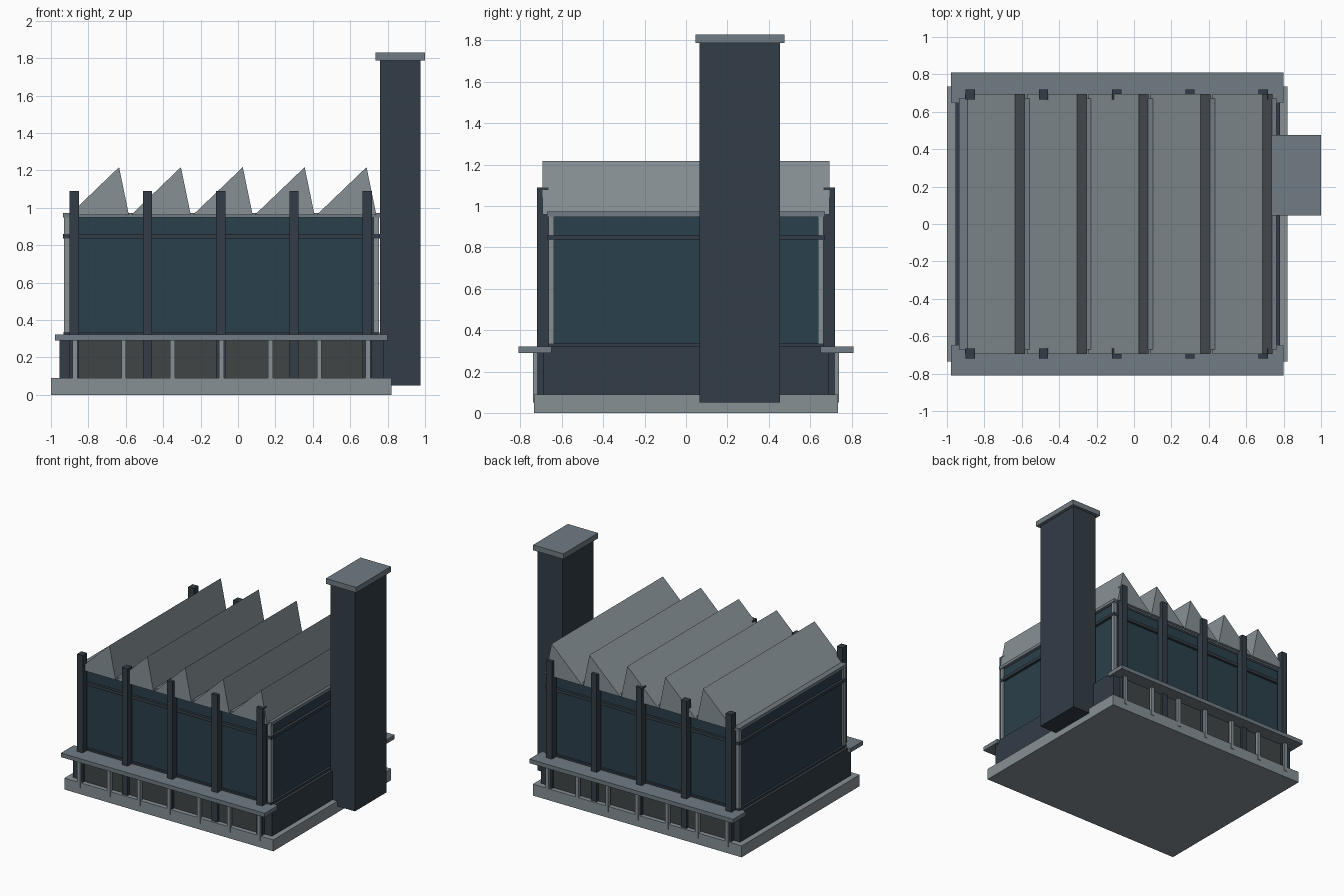
import bpy

if "Cube" in bpy.data.objects:
    bpy.data.objects.remove(bpy.data.objects["Cube"])


def material(name, rgb):
    m = bpy.data.materials.new(name)
    m.diffuse_color = (*rgb, 1)
    m.use_nodes = True
    m.node_tree.nodes["Principled BSDF"].inputs["Base Color"].default_value = m.diffuse_color
    return m


LIGHT = material("light_concrete", (0.24, 0.28, 0.30))
TRIM = material("grey_trim", (0.16, 0.20, 0.23))
DARK = material("dark_steel", (0.032, 0.047, 0.063))
GLASS = material("teal_glass", (0.023, 0.05, 0.07))
PANE = material("shop_window", (0.05, 0.06, 0.06))


def mesh(name, verts, faces, mat):
    me = bpy.data.meshes.new(name)
    me.from_pydata(verts, [], faces)
    me.materials.append(mat)
    ob = bpy.data.objects.new(name, me)
    bpy.context.collection.objects.link(ob)
    return ob


def prism(name, profile, y0, y1, mat):
    """Extrude a counter-clockwise xz profile (seen from the front) along y."""
    n = len(profile)
    verts = [(x, y, z) for y in (y0, y1) for x, z in profile]
    faces = [tuple(range(n)), tuple(range(2 * n - 1, n - 1, -1))]
    faces += [(i, i + n, (i + 1) % n + n, (i + 1) % n) for i in range(n)]
    return mesh(name, verts, faces, mat)


def box(name, x, y, z, mat):
    return prism(name, [(x[0], z[0]), (x[1], z[0]), (x[1], z[1]), (x[0], z[1])],
                 y[0], y[1], mat)


def both_sides(name, x, y, z, mat):
    """Box on the front plus its mirror image on the back."""
    box(name + "_front", x, (-y[1], -y[0]), z, mat)
    box(name + "_back", x, y, z, mat)


# Plinth and ground floor
box("plinth", (-1.0, 0.822), (-0.735, 0.735), (0, 0.09), LIGHT)
box("ground_floor", (-0.955, 0.78), (-0.69, 0.69), (0.085, 0.32), DARK)
both_sides("shop_window", (-0.873, 0.698), (0.68, 0.70), (0.088, 0.29), PANE)
both_sides("canopy", (-0.978, 0.80), (0.65, 0.81), (0.29, 0.322), TRIM)

# Slim posts under the canopies
for i in range(7):
    x = -0.872 + i * 0.2613
    both_sides(f"canopy_post_{i}", (x - 0.013, x + 0.013), (0.712, 0.74), (0.05, 0.292), LIGHT)

# Glazed upper hall with rails and corner posts
box("glazed_hall", (-0.915, 0.738), (-0.65, 0.65), (0.315, 0.96), GLASS)
box("sill_rail", (-0.932, 0.757), (-0.667, 0.667), (0.315, 0.336), DARK)
box("upper_rail", (-0.935, 0.76), (-0.67, 0.67), (0.836, 0.86), DARK)
box("roof_slab", (-0.935, 0.762), (-0.672, 0.672), (0.948, 0.973), TRIM)
for side, x in (("left", (-0.93, -0.90)), ("right", (0.725, 0.755))):
    both_sides("corner_post_" + side, x, (0.637, 0.665), (0.33, 0.955), LIGHT)

# Full-height pilasters
for i in range(5):
    x = -0.875 + i * 0.3915
    both_sides(f"pilaster_{i}", (x - 0.025, x + 0.025), (0.665, 0.72), (0.085, 1.09), DARK)

# Sawtooth roof
for i in range(5):
    peak = -0.636 + i * 0.3308
    prism(f"roof_tooth_{i}",
          [(peak - 0.268, 0.96), (peak + 0.053, 0.96), (peak, 1.217)],
          -0.694, 0.694, LIGHT)

# Chimney
box("chimney", (0.76, 0.975), (0.065, 0.455), (0.05, 1.79), DARK)
box("chimney_cap", (0.735, 1.0), (0.045, 0.477), (1.788, 1.83), TRIM)
